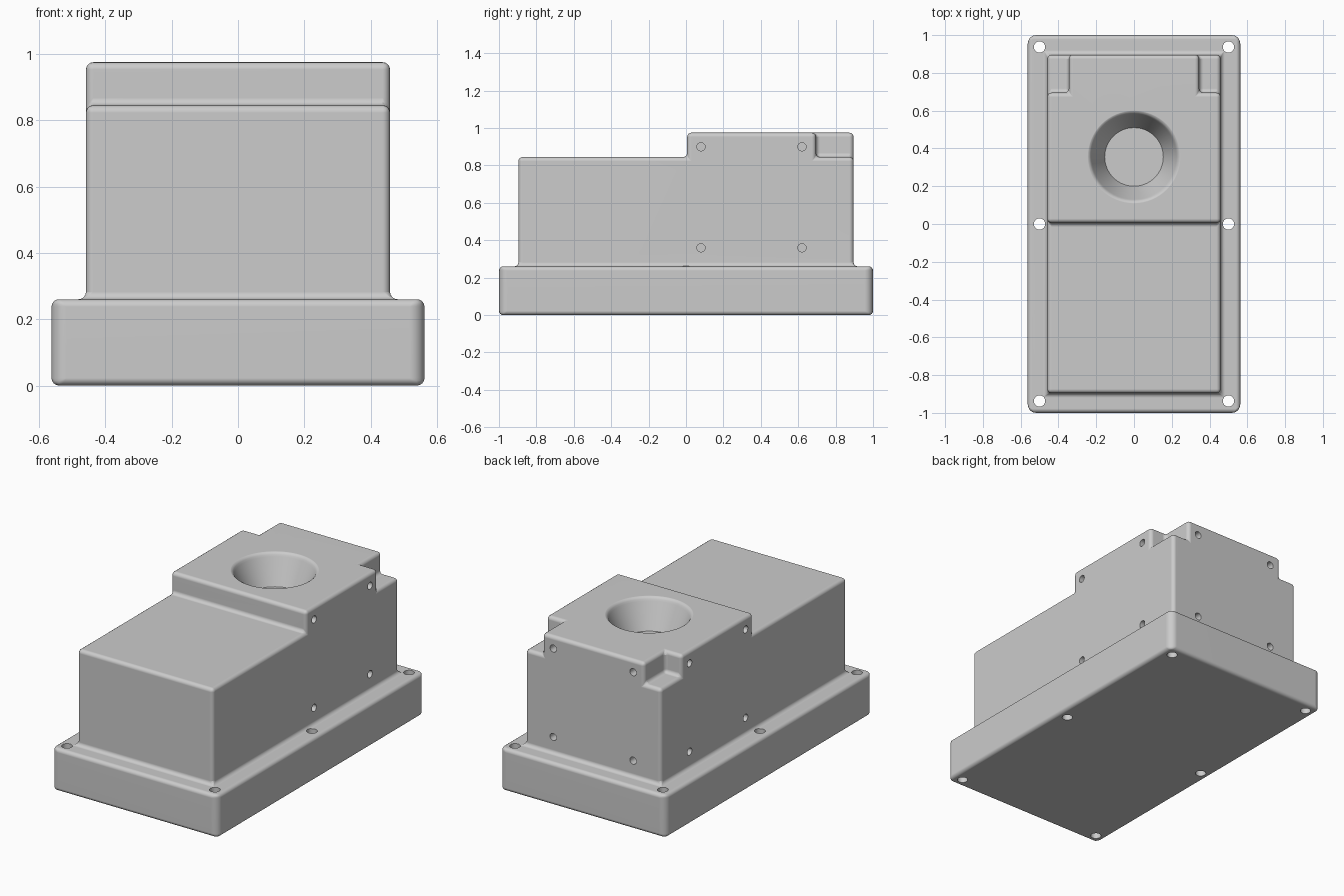
import bpy, bmesh, math
from mathutils import Matrix, Vector

old = bpy.data.objects.get("Cube")
if old:
    bpy.data.objects.remove(old, do_unlink=True)

GREY = (0.6, 0.6, 0.6, 1.0)
mat = bpy.data.materials.new("plain grey")
mat.use_nodes = True
mat.diffuse_color = GREY
mat.node_tree.nodes["Principled BSDF"].inputs["Base Color"].default_value = GREY

BASE_TOP, DECK, TOP = 0.26, 0.845, 0.975
STEP_Y, NOTCH_X, NOTCH_Y = 0.006, 0.345, 0.695


def make_object(name, bm):
    bmesh.ops.recalc_face_normals(bm, faces=bm.faces)
    mesh = bpy.data.meshes.new(name)
    bm.to_mesh(mesh)
    bm.free()
    mesh.materials.append(mat)
    ob = bpy.data.objects.new(name, mesh)
    bpy.context.collection.objects.link(ob)
    return ob


def lift(bm, faces, height):
    """Extrude a region upward and return its raised faces."""
    geom = bmesh.ops.extrude_face_region(bm, geom=faces)["geom"]
    bmesh.ops.delete(bm, geom=faces, context='FACES_ONLY')
    bmesh.ops.translate(bm, vec=(0, 0, height),
                        verts=[g for g in geom if isinstance(g, bmesh.types.BMVert)])
    return [g for g in geom if isinstance(g, bmesh.types.BMFace)]


def faces_at(bm, z):
    return [f for f in bm.faces if f.normal.z > 0.9 and abs(f.calc_center_median().z - z) < 1e-4]


# Flanged base with the body raised from its inset top
bm = bmesh.new()
bmesh.ops.create_cube(bm, size=1, matrix=Matrix.Translation((0, 0, BASE_TOP / 2))
                      @ Matrix.Diagonal((1.125, 2, BASE_TOP, 1)))
bm.normal_update()
top = faces_at(bm, BASE_TOP)
bmesh.ops.inset_region(bm, faces=top, thickness=0.104, use_even_offset=True)
lift(bm, top, DECK - BASE_TOP)

# Divide the deck, then raise the rear block without its two back corners
for co, no in (((0, STEP_Y, 0), (0, 1, 0)), ((0, NOTCH_Y, 0), (0, 1, 0)),
               ((NOTCH_X, 0, 0), (1, 0, 0)), ((-NOTCH_X, 0, 0), (1, 0, 0))):
    bm.normal_update()
    deck = faces_at(bm, DECK)
    geom = set(deck)
    for f in deck:
        geom.update(f.edges, f.verts)
    bmesh.ops.bisect_plane(bm, geom=list(geom), plane_co=co, plane_no=no)
bm.normal_update()
rear = []
for f in faces_at(bm, DECK):
    c = f.calc_center_median()
    if c.y > STEP_Y and not (c.y > NOTCH_Y and abs(c.x) > NOTCH_X):
        rear.append(f)
lift(bm, rear, TOP - DECK)
bmesh.ops.recalc_face_normals(bm, faces=bm.faces)
flat = [e for e in bm.edges if len(e.link_faces) == 2 and e.calc_face_angle(0) < 0.01
        and min(v.co.z for v in e.verts) > BASE_TOP + 0.1]
bmesh.ops.dissolve_edges(bm, edges=flat, use_verts=True)

# Rounding: large radius on the base uprights, small on all other edges
weight = bm.edges.layers.float.new("bevel_weight_edge")
for e in bm.edges:
    if e.calc_face_angle(0) > 0.5:
        a, b = (v.co for v in e.verts)
        upright = abs(a.z - b.z) > 0.1 and max(a.z, b.z) < BASE_TOP + 0.01
        e[weight] = 1.0 if upright else 0.5
housing = make_object("housing", bm)
bevel = housing.modifiers.new("rounding", 'BEVEL')
bevel.limit_method = 'WEIGHT'
bevel.width = 0.045
bevel.segments = 4


# Hole cutters
def cylinder(bm, centre, radius, depth, axis):
    turn = Vector((0, 0, 1)).rotation_difference(Vector(axis)).to_matrix().to_4x4()
    bmesh.ops.create_cone(bm, cap_ends=True, segments=24, radius1=radius, radius2=radius,
                          depth=depth, matrix=Matrix.Translation(centre) @ turn)


bm = bmesh.new()
for s in (-1, 1):
    for y in (-0.937, 0, 0.937):
        cylinder(bm, (0.5 * s, y, BASE_TOP / 2), 0.03, 0.4, (0, 0, 1))
    for z in (0.36, 0.9):
        cylinder(bm, (0.27 * s, 0.896, z), 0.022, 0.12, (0, 1, 0))
        for y in (0.08, 0.62):
            cylinder(bm, (0.4585 * s, y, z), 0.022, 0.12, (1, 0, 0))
screw_holes = make_object("screw_hole_cutter", bm)

# Conical well with a softened rim
bm = bmesh.new()
profile = [(0, 0.8), (0.155, 0.8), (0.224, 0.952), (0.229, 0.963), (0.235, 0.97),
           (0.242, 0.974), (0.27, 0.981), (0, 0.981)]
verts = [bm.verts.new((r, 0.355, z)) for r, z in profile]
edges = [bm.edges.new(p) for p in zip(verts, verts[1:])]
bmesh.ops.spin(bm, geom=verts + edges, cent=(0, 0.355, 0), axis=(0, 0, 1),
               angle=math.tau, steps=64)
bmesh.ops.remove_doubles(bm, verts=bm.verts, dist=1e-4)
well = make_object("well_cutter", bm)

for cutter in (screw_holes, well):
    cutter.hide_render = True
    mod = housing.modifiers.new(cutter.name, 'BOOLEAN')
    mod.operation = 'DIFFERENCE'
    mod.solver = 'EXACT'
    mod.object = cutter

# Apply the cuts, drop the cutters, and shade
bpy.ops.object.select_all(action='DESELECT')
bpy.context.view_layer.objects.active = housing
housing.select_set(True)
for mod in list(housing.modifiers):
    bpy.ops.object.modifier_apply(modifier=mod.name)
for cutter in (screw_holes, well):
    bpy.data.objects.remove(cutter, do_unlink=True)
bpy.ops.object.shade_smooth_by_angle(angle=math.radians(32))
normals = housing.modifiers.new("clean shading", 'WEIGHTED_NORMAL')
normals.keep_sharp = True
